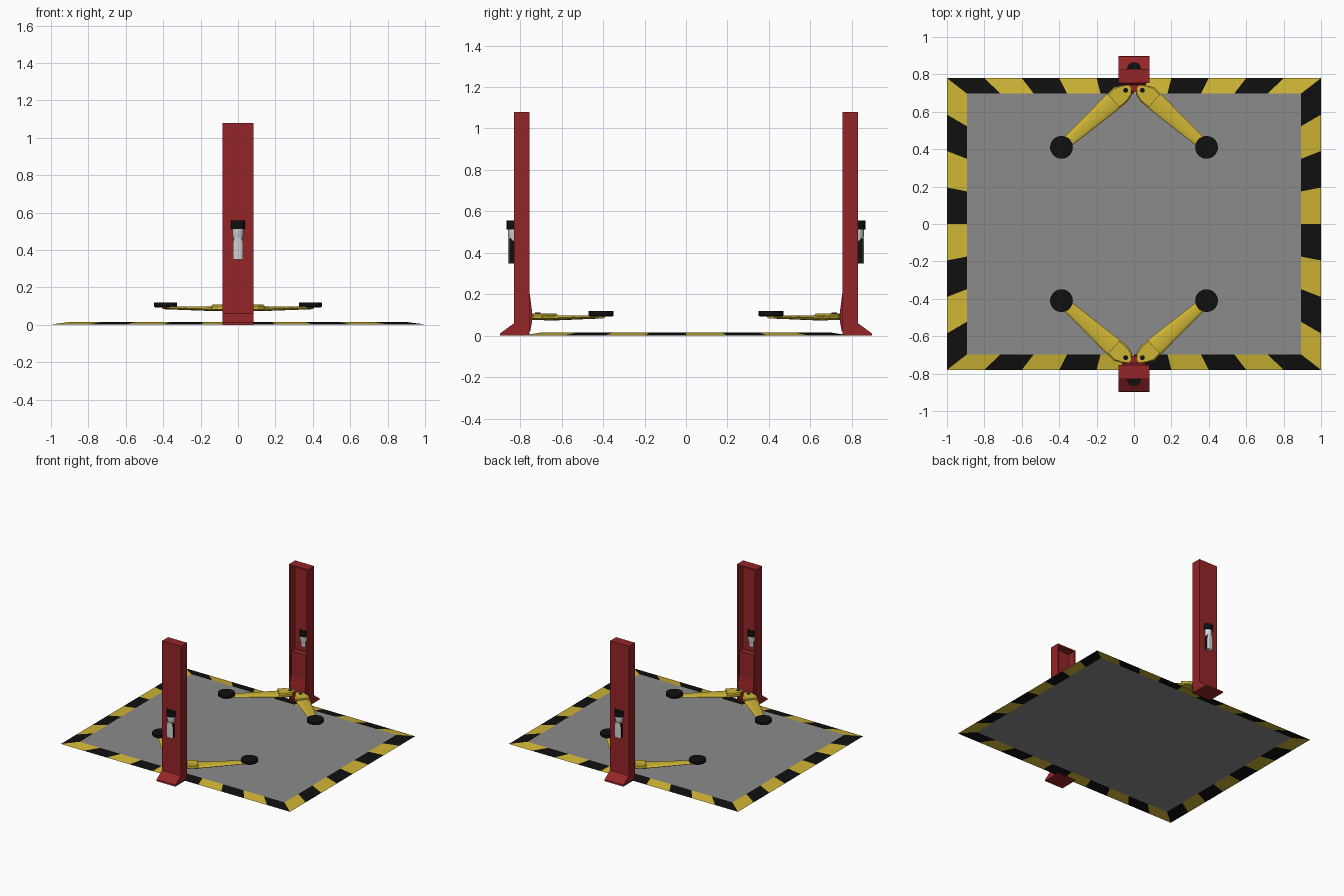
import bpy, bmesh, math
from mathutils import Vector

if "Cube" in bpy.data.objects:
    bpy.data.objects.remove(bpy.data.objects["Cube"])


def mat(name, rgb):
    m = bpy.data.materials.new(name)
    m.diffuse_color = (*rgb, 1)
    m.use_nodes = True
    m.node_tree.nodes["Principled BSDF"].inputs["Base Color"].default_value = m.diffuse_color
    return m


RED = mat("red_paint", (0.30, 0.018, 0.02))
YELLOW = mat("yellow_paint", (0.62, 0.46, 0.035))
BLACK = mat("black_rubber", (0.005, 0.005, 0.005))
GREY = mat("floor_grey", (0.26, 0.26, 0.26))
WHITE = mat("motor_white", (0.65, 0.65, 0.65))


def finish(name, bm, mats, smooth=False, recalc=True):
    if recalc:
        bmesh.ops.recalc_face_normals(bm, faces=bm.faces[:])
    me = bpy.data.meshes.new(name)
    bm.to_mesh(me)
    bm.free()
    for m in mats:
        me.materials.append(m)
    ob = bpy.data.objects.new(name, me)
    bpy.context.collection.objects.link(ob)
    if smooth:
        bpy.ops.object.select_all(action='DESELECT')
        bpy.context.view_layer.objects.active = ob
        ob.select_set(True)
        bpy.ops.object.shade_smooth_by_angle(angle=math.radians(40))
    return ob


def loft(rings):
    """Closed skin through a list of equal-length point rings."""
    bm = bmesh.new()
    vs = [[bm.verts.new(p) for p in r] for r in rings]
    n = len(vs[0])
    for a, b in zip(vs, vs[1:]):
        for i in range(n):
            bm.faces.new((a[i], a[(i + 1) % n], b[(i + 1) % n], b[i]))
    bm.faces.new(vs[0])
    bm.faces.new(vs[-1])
    bmesh.ops.recalc_face_normals(bm, faces=bm.faces[:])
    return bm


def profile_x(pts, hw, sy):
    """Extrude a (y, z) profile across x."""
    return loft([[(x, sy * y, z) for y, z in pts] for x in (-hw, hw)])


def turned(x, y, levels, n=20):
    """Stack of circles: levels are (radius, z)."""
    return loft([[(x + r * math.cos(math.tau * i / n), y + r * math.sin(math.tau * i / n), z)
                  for i in range(n)] for r, z in levels])


# floor plate with a sloping hazard border of alternating stripes
bm = bmesh.new()
corners = [(-1, -1), (1, -1), (1, 1), (-1, 1)]


def border(hx, hy, z):
    out = []
    for k in range(4):
        a, b = Vector(corners[k]), Vector(corners[(k + 1) % 4])
        n = 8 if k % 2 else 10
        for i in range(n):
            p = a.lerp(b, i / n)
            out.append(bm.verts.new((p.x * hx, p.y * hy, z)))
    return out


outer, inner = border(1, 0.78, 0.002), border(0.893, 0.697, 0.016)
for i in range(len(outer)):
    j = (i + 1) % len(outer)
    bm.faces.new((outer[i], outer[j], inner[j], inner[i])).material_index = 1 + i % 2
bm.faces.new(inner)
finish("floor_plate", bm, [GREY, YELLOW, BLACK], recalc=False)

for sy, side in ((1, "front"), (-1, "back")):
    # column: flared foot, hollow channel on the inward face
    bm = profile_x([(-0.754, 0), (-0.899, 0), (-0.896, 0.012), (-0.83, 0.06),
                    (-0.83, 1.08), (-0.754, 1.08)], 0.082, sy)
    face = [f for f in bm.faces if f.normal.y * sy > 0.9]
    bmesh.ops.inset_individual(bm, faces=face, thickness=0.016)
    ext = bmesh.ops.extrude_discrete_faces(bm, faces=face)["faces"]
    for v in ext[0].verts:
        v.co.y -= sy * 0.06
    finish(side + "_column", bm, [RED])

    # sliding carriage inside the channel and its arm bracket
    finish(side + "_carriage", profile_x(
        [(-0.80, 0.02), (-0.752, 0.02), (-0.742, 0.07), (-0.742, 0.11), (-0.755, 0.21),
         (-0.757, 0.40), (-0.80, 0.40)], 0.064, sy), [RED])
    finish(side + "_bracket", profile_x(
        [(-0.76, 0.08), (-0.705, 0.08), (-0.705, 0.104), (-0.76, 0.104)], 0.035, sy), [RED])

    # drive motor on the outward face: cap, waisted body and tank
    finish(side + "_motor_cap", turned(0, sy * -0.828, [(0.037, 0.513), (0.037, 0.557)]),
           [BLACK], True)
    finish(side + "_motor_body", turned(0, sy * -0.828, [
        (0.024, 0.43), (0.022, 0.455), (0.031, 0.48), (0.031, 0.515)]), [WHITE], True)
    bm = loft([[(x, sy * y, z) for x, y in ((-w, -0.82), (-w, -0.852), (-w * .5, -0.859),
                                            (w * .5, -0.859), (w, -0.852), (w, -0.82))]
               for w, z in ((0.028, 0.348), (0.028, 0.435), (0.02, 0.468))])
    for f in bm.faces:
        f.material_index = 1 if abs(f.normal.x) > 0.8 else 0
    finish(side + "_motor_tank", bm, [WHITE, BLACK])

    for sx, hand in ((-1, "left"), (1, "right")):
        name = f"{side}_{hand}_"
        start, end = Vector((0.045, -0.715)), Vector((0.388, -0.41))
        d = (end - start).normalized()
        length = (end - start).length

        def place(s, t, z):
            p = start + d * s + Vector((-d.y, d.x)) * t
            return (sx * p.x, sy * p.y, z)

        # arm hub
        hub = [(-0.03, 0.012), (-0.01, 0.04), (0.035, 0.053), (0.085, 0.05),
               (0.085, -0.05), (0.035, -0.053), (0.0, -0.035), (-0.03, -0.012)]
        finish(name + "arm_hub", loft([[place(s, t * k, z) for s, t in hub] for k, z in
               ((0.85, 0.076), (1, 0.082), (1, 0.101), (0.85, 0.108))]), [YELLOW])

        # tapered oval arm
        rings = []
        for s, w, h, zc in ((0.06, 0.050, 0.012, 0.086), (0.10, 0.051, 0.012, 0.085),
                            (length, 0.027, 0.008, 0.091)):
            rings.append([place(s, w * math.cos(math.tau * i / 20),
                                zc + h * math.sin(math.tau * i / 20)) for i in range(20)])
        finish(name + "arm", loft(rings), [YELLOW], True)

        # lifting pad and pivot pin
        finish(name + "pad", turned(sx * end.x, sy * end.y, [
            (0.054, 0.092), (0.061, 0.098), (0.061, 0.118)]), [BLACK], True)
        finish(name + "pivot_pin", turned(sx * 0.045, sy * -0.715, [
            (0.013, 0.075), (0.013, 0.111)], 12), [BLACK], True)
